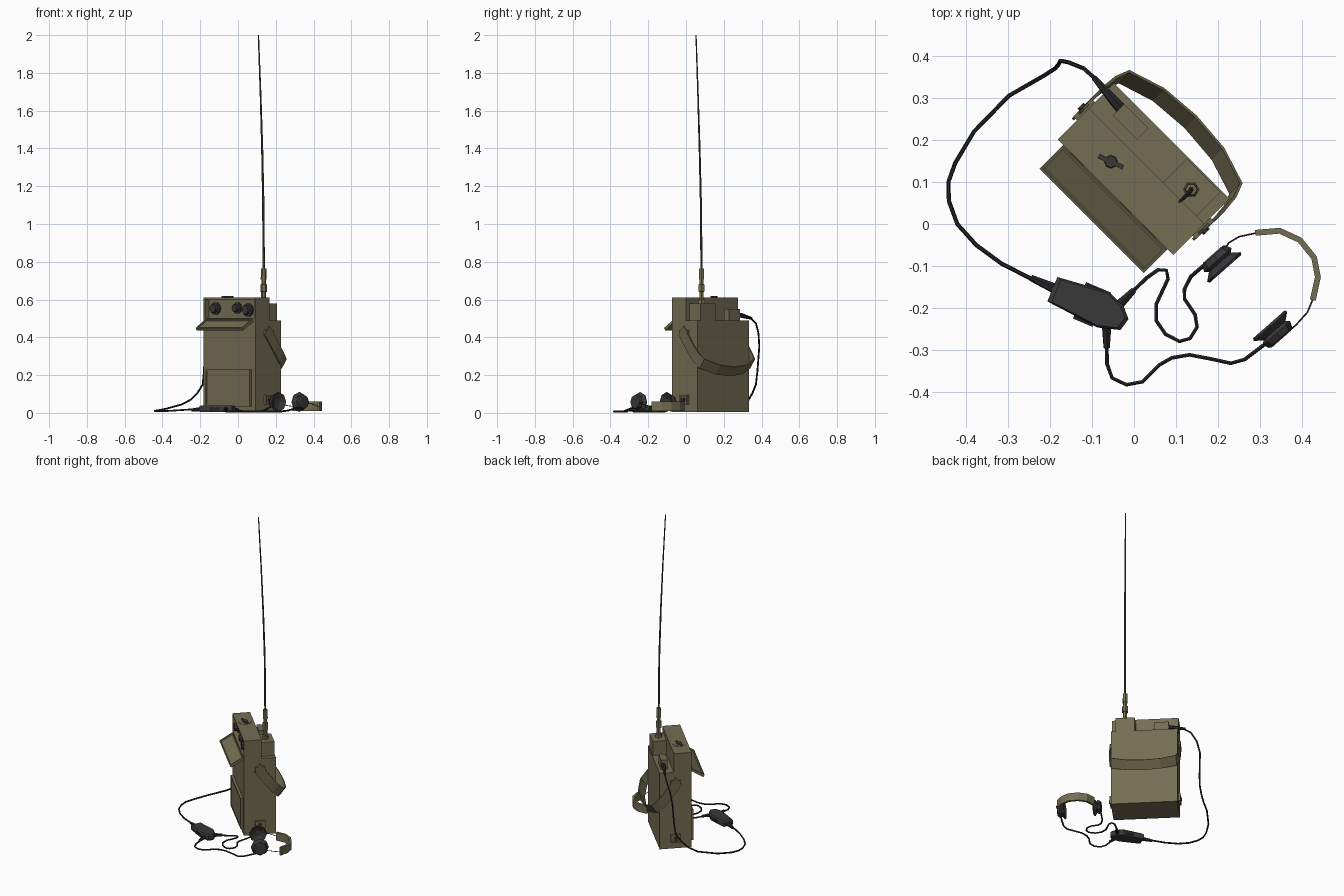
import bpy, bmesh, math
from mathutils import Vector, Matrix

if "Cube" in bpy.data.objects:
    bpy.data.objects.remove(bpy.data.objects["Cube"])


def material(name, r, g, b):
    m = bpy.data.materials.new(name)
    m.diffuse_color = (r, g, b, 1)
    m.use_nodes = True
    m.node_tree.nodes["Principled BSDF"].inputs["Base Color"].default_value = m.diffuse_color
    return m


OLIVE = material("olive paint", .175, .155, .086)
STRAP = material("olive webbing", .15, .132, .072)
DARK = material("dark plastic", .04, .04, .042)
RUBBER = material("black rubber", .019, .019, .02)
ROD = material("dark olive metal", .07, .065, .042)

# The radio stands turned 45 degrees; its parts use this local frame
RADIO = Matrix.Translation((.023, .131, 0)) @ Matrix.Rotation(math.radians(-45), 4, 'Z')
WORLD = Matrix.Identity(4)


def finish(name, bm, mat, frame=WORLD):
    bm.transform(frame)
    bmesh.ops.recalc_face_normals(bm, faces=bm.faces)
    me = bpy.data.meshes.new(name)
    bm.to_mesh(me)
    bm.free()
    me.materials.append(mat)
    ob = bpy.data.objects.new(name, me)
    bpy.context.collection.objects.link(ob)
    return ob


def box(name, lo, hi, mat=OLIVE, frame=RADIO, recess=None):
    """Box from corner to corner; recess = (face direction, rim, depth)."""
    bm = bmesh.new()
    lo, hi = Vector(lo), Vector(hi)
    bmesh.ops.create_cube(bm, size=1)
    for v in bm.verts:
        v.co = Vector([(l + h) / 2 + c * (h - l) for c, l, h in zip(v.co, lo, hi)])
    if recess:
        d, rim, depth = recess
        bm.normal_update()
        f = max(bm.faces, key=lambda f: f.normal.dot(Vector(d)))
        bmesh.ops.inset_region(bm, faces=[f], thickness=rim)
        ex = bmesh.ops.extrude_discrete_faces(bm, faces=[f])['faces']
        bmesh.ops.translate(bm, verts=ex[0].verts[:], vec=-Vector(d) * depth)
    return finish(name, bm, mat, frame)


def lathe(name, profile, origin, axis, mat, sides=8, frame=WORLD):
    """Spin (distance along axis, radius) pairs into a flat-sided solid."""
    bm = bmesh.new()
    rot = Vector(axis).to_track_quat('Z', 'Y')
    rings = []
    for t, r in profile:
        rings.append([bm.verts.new(Vector(origin) + rot @ Vector(
            (r * math.cos(k * math.tau / sides), r * math.sin(k * math.tau / sides), t)))
            for k in range(sides)])
    for a, b in zip(rings, rings[1:]):
        for k in range(sides):
            j = (k + 1) % sides
            bm.faces.new((a[k], a[j], b[j], b[k]))
    bm.faces.new(rings[0])
    bm.faces.new(rings[-1])
    return finish(name, bm, mat, frame)


def sweep(name, pts, mat, radii=None, ribbon=None, frame=WORLD, sides=6):
    """Tube along points, or a ribbon = (width direction, width, thickness)."""
    bm = bmesh.new()
    pts = [Vector(p) for p in pts]
    up, rings = Vector((.1, .2, 1)), []
    for i, p in enumerate(pts):
        t = (pts[min(i + 1, len(pts) - 1)] - pts[max(i - 1, 0)]).normalized()
        if ribbon:
            w, wid, th = Vector(ribbon[0]).normalized(), ribbon[1] / 2, ribbon[2] / 2
            s = t.cross(w).normalized()
            ring = [p + w * wid * a + s * th * b for a, b in ((1, 1), (1, -1), (-1, -1), (-1, 1))]
        else:
            up = (up - t * up.dot(t)).normalized()
            s = t.cross(up)
            r = radii[i] if isinstance(radii, (list, tuple)) else radii
            ring = [p + r * (up * math.cos(k * math.tau / sides) + s * math.sin(k * math.tau / sides))
                    for k in range(sides)]
        rings.append([bm.verts.new(c) for c in ring])
    n = len(rings[0])
    for a, b in zip(rings, rings[1:]):
        for k in range(n):
            bm.faces.new((a[k], a[(k + 1) % n], b[(k + 1) % n], b[k]))
    bm.faces.new(rings[0])
    bm.faces.new(rings[-1])
    return finish(name, bm, mat, frame)


# --- Radio case: tall front half, lower back half
box("front_case", (-.194, -.095, .004), (.194, .01, .492))
box("control_head", (-.194, -.095, .492), (.194, .01, .61), recess=((0, -1, 0), .013, .03))
box("back_case", (-.194, .01, .004), (.194, .094, .49))
box("battery_door", (-.165, -.11, .035), (.165, -.095, .23), recess=((0, -1, 0), .012, .003))
box("antenna_block", (.055, .01, .49), (.168, .09, .58))
box("cable_socket", (-.142, .038, .49), (-.06, .076, .55))

# --- Open front lid, a shallow tray hinged below the controls
tilt = RADIO @ Matrix.Translation((0, -.097, .495)) @ Matrix.Rotation(math.radians(32), 4, 'X')
box("front_lid", (-.175, -.09, -.012), (.175, 0, .003), frame=tilt, recess=((0, 0, 1), .01, .008))

# --- Controls in the recess and on top
for i, (u, z, r) in enumerate(((-.128, .553, .034), (.035, .555, .03), (.115, .545, .036))):
    lathe(f"control_knob_{i}", [(0, r), (.012, r), (.014, r * .75), (.03, r * .65)],
          (u, -.066, z), (0, -1, 0), DARK, 10, RADIO)
lathe("top_dial", [(0, .038), (.003, .038)], (-.067, -.043, .609), (0, 0, 1), OLIVE, 8, RADIO)
lathe("top_knob", [(0, .016), (.009, .014)], (-.067, -.043, .611), (0, 0, 1), DARK, 8, RADIO)
sweep("top_knob_wing", [(-.097, -.054, .616), (-.067, -.043, .616), (-.037, -.032, .616)], DARK,
      ribbon=((0, 0, 1), .008, .011), frame=RADIO)

# --- Carrying strap and its side fittings
half = [(.202, -.018, .437), (.204, .05, .345), (.2, .09, .295), (.188, .122, .262), (.1, .15, .23)]
path = half + [(0, .158, .22)] + [(-u, v, z) for u, v, z in reversed(half)]
sweep("carrying_strap", path, STRAP, ribbon=((0, .6, .8), .06, .007), frame=RADIO)
for s, side in ((1, "right"), (-1, "left")):
    a, b = sorted((s * .193, s * .206))
    box(f"strap_fitting_{side}", (a, -.03, .405), (b, .03, .44), STRAP)
    box(f"lower_bracket_{side}", (a, -.03, .045), (b, .03, .095), recess=((s, 0, 0), .012, .006))
    lathe(f"bracket_pin_{side}", [(0, .01), (.014, .01)], (s * .198, 0, .07), (s, 0, 0), DARK, 6, RADIO)

# --- Whip antenna with stepped base and slightly bent rod
lathe("antenna_base", [(0, .02), (.02, .02), (.022, .013), (.06, .013), (.062, .018), (.10, .018),
                       (.102, .012), (.125, .012), (.127, .016), (.185, .014)],
      (.136, .082, .58), (0, 0, 1), OLIVE, 6)
sweep("antenna_rod", [(.136, .082, .76), (.134, .079, 1.1), (.128, .072, 1.4), (.119, .063, 1.7),
                      (.108, .053, 2.0)], ROD, radii=[.0065, .006, .0055, .0045, .0035])

# --- Main cable from the socket down to the hand control
sweep("socket_plug", [(-.02, .262, .518), (-.045, .29, .517), (-.095, .348, .5)], RUBBER,
      radii=[.014, .013, .007])
sweep("main_cable", [(-.08, .335, .507), (-.12, .37, .475), (-.155, .384, .42), (-.175, .388, .35),
                     (-.18, .378, .22), (-.187, .37, .15), (-.215, .352, .105), (-.25, .332, .07),
                     (-.297, .305, .045), (-.38, .22, .022), (-.425, .145, .013), (-.441, .1, .011),
                     (-.44, .055, .01), (-.42, 0, .01), (-.375, -.05, .01), (-.315, -.094, .014),
                     (-.225, -.14, .02)], RUBBER, radii=.005)

# --- Hand control lying on the ground
outline = [(-.182, -.126), (-.058, -.162), (-.024, -.197), (-.013, -.226), (-.032, -.252),
           (-.087, -.246), (-.206, -.184)]
cx, cy = -.1, -.195
bm = bmesh.new()
rings = [[bm.verts.new((cx + (x - cx) * k, cy + (y - cy) * k, z)) for x, y in outline]
         for z, k in ((.004, .93), (.012, 1), (.032, 1), (.04, .9))]
for a, b in zip(rings, rings[1:]):
    for k in range(len(outline)):
        j = (k + 1) % len(outline)
        bm.faces.new((a[k], a[j], b[j], b[k]))
bm.faces.new(rings[0])
bm.faces.new(rings[-1])
finish("hand_control", bm, DARK)
hand = Matrix.Translation((-.1, -.195, 0)) @ Matrix.Rotation(math.radians(-23), 4, 'Z')
box("talk_button", (-.035, .03, .012), (.03, .047, .03), RUBBER, hand)
box("belt_clip", (-.03, -.045, .012), (.02, -.03, .028), RUBBER, hand)
for name, a, b in (("left", (-.185, -.155), (-.245, -.128)), ("upper", (-.04, -.197), (.0, -.157)),
                   ("lower", (-.065, -.235), (-.065, -.295))):
    sweep(f"cable_boot_{name}", [(*a, .02), (*b, .016)], RUBBER, radii=[.013, .008])

# --- Two headset cables lying on the ground
near = [(-.005, -.162), (.03, -.128), (.057, -.109), (.077, -.11), (.081, -.13), (.053, -.19),
        (.053, -.23), (.075, -.262), (.108, -.279), (.133, -.272), (.15, -.245), (.145, -.215),
        (.12, -.178), (.12, -.155), (.135, -.125), (.17, -.095)]
far = [(-.065, -.29), (-.064, -.333), (-.052, -.366), (-.018, -.382), (.02, -.375), (.06, -.335),
       (.09, -.318), (.132, -.311), (.18, -.32), (.23, -.331), (.263, -.322), (.325, -.275)]
for name, pts in (("near", near), ("far", far)):
    zs = [.014] + [.008] * (len(pts) - 3) + [.012, .03]
    sweep(f"headset_cable_{name}", [(x, y, z) for (x, y), z in zip(pts, zs)], RUBBER, radii=.005)

# --- Headset: two ear cups facing each other, wires and band
cup = [(-.024, .03), (-.02, .037), (-.006, .043), (.002, .035), (.016, .053), (.022, .05), (.006, .018)]
lathe("ear_cup_near", cup, (.203, -.09, .058), (.66, -.75, 0), DARK)
lathe("ear_cup_far", cup, (.335, -.255, .058), (-.66, .75, 0), DARK)
band = [(.288, -.021, .034), (.346, -.016, .034), (.394, -.038, .034), (.428, -.08, .034),
        (.437, -.126, .034), (.425, -.181, .034)]
sweep("head_band", band, OLIVE, ribbon=((0, 0, 1), .05, .014))
sweep("band_wire_near", [(.205, -.075, .055), (.225, -.045, .05), (.25, -.03, .04), (.292, -.021, .034)],
      ROD, radii=.002, sides=4)
sweep("band_wire_far", [(.355, -.265, .055), (.385, -.24, .05), (.412, -.21, .04), (.425, -.179, .034)],
      ROD, radii=.002, sides=4)
